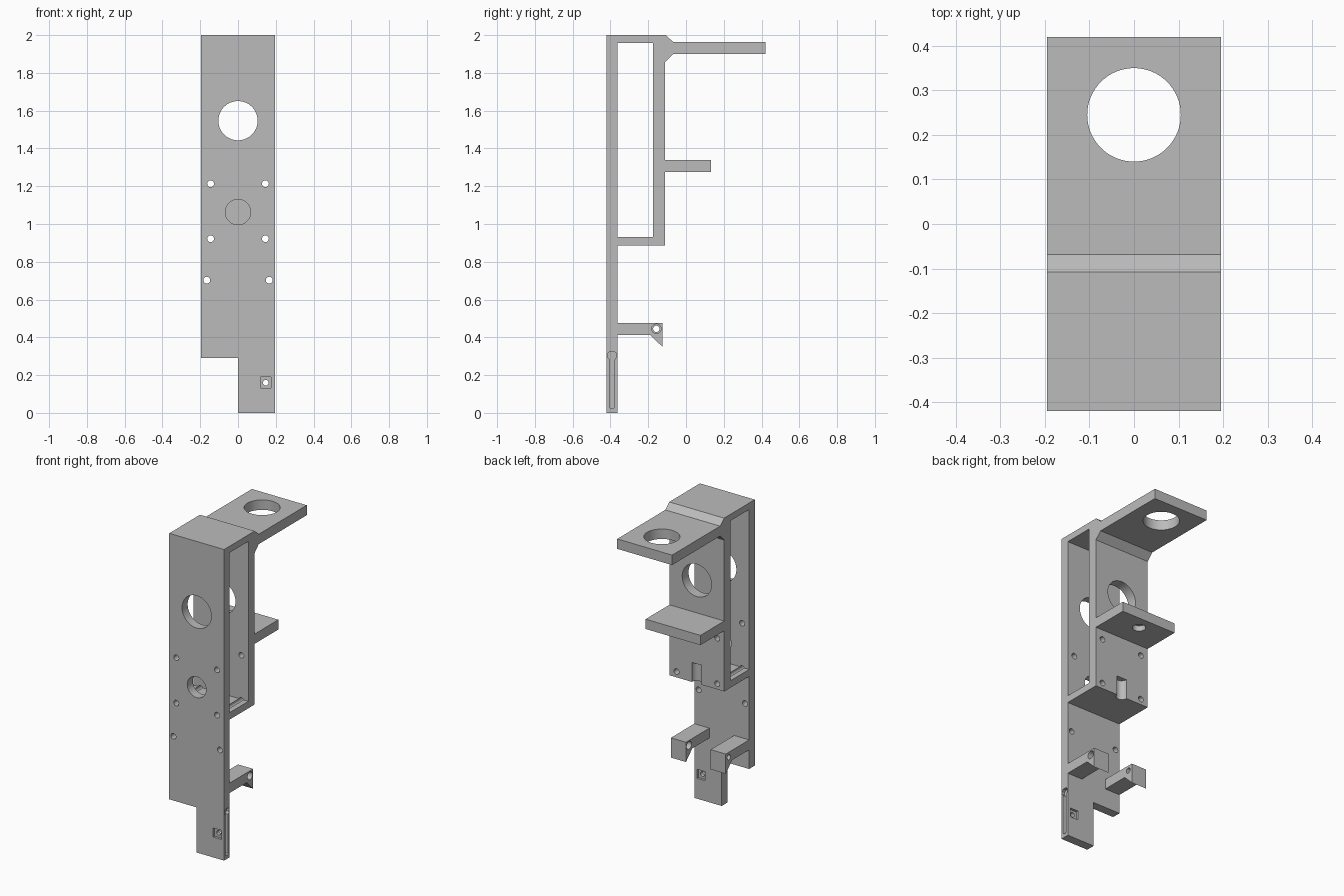
import bpy, bmesh, math
from mathutils import Matrix

if "Cube" in bpy.data.objects:
    bpy.data.objects.remove(bpy.data.objects["Cube"])

grey = bpy.data.materials.new("plain grey")
grey.diffuse_color = (0.5, 0.5, 0.5, 1)
grey.use_nodes = True
grey.node_tree.nodes["Principled BSDF"].inputs["Base Color"].default_value = grey.diffuse_color
HALF = 0.195  # half width of the bracket


def add_object(name, bm):
    bmesh.ops.recalc_face_normals(bm, faces=bm.faces)
    mesh = bpy.data.meshes.new(name)
    bm.to_mesh(mesh)
    bm.free()
    mesh.materials.append(grey)
    obj = bpy.data.objects.new(name, mesh)
    bpy.context.collection.objects.link(obj)
    return obj


def extrude_x(name, profile, x0, x1):
    """Solid from a (y, z) profile, running from x0 to x1."""
    bm = bmesh.new()
    face = bm.faces.new([bm.verts.new((x0, y, z)) for y, z in profile])
    ext = bmesh.ops.extrude_face_region(bm, geom=[face])
    verts = [g for g in ext["geom"] if isinstance(g, bmesh.types.BMVert)]
    bmesh.ops.translate(bm, verts=verts, vec=(x1 - x0, 0, 0))
    return add_object(name, bm)


def box(x0, x1, y0, y1, z0, z1):
    return extrude_x("cutter", [(y0, z0), (y1, z0), (y1, z1), (y0, z1)], x0, x1)


def cylinder(axis, centre, radius, length, sides=48):
    bm = bmesh.new()
    bmesh.ops.create_cone(bm, cap_ends=True, segments=sides, radius1=radius,
                          radius2=radius, depth=length)
    turn = {"x": Matrix.Rotation(math.pi / 2, 4, "Y"),
            "y": Matrix.Rotation(math.pi / 2, 4, "X"),
            "z": Matrix.Identity(4)}[axis]
    bm.transform(Matrix.Translation(centre) @ turn)
    return add_object("cutter", bm)


def cut(target, cutter):
    mod = target.modifiers.new("cut", "BOOLEAN")
    mod.operation = "DIFFERENCE"
    mod.solver = "EXACT"
    mod.object = cutter
    bpy.context.view_layer.objects.active = target
    bpy.ops.object.modifier_apply(modifier=mod.name)
    bpy.data.objects.remove(cutter)


# Main bracket: front plate, box frame and the two rear shelves
body = extrude_x("bracket_body", [
    (-0.42, 0), (-0.363, 0), (-0.363, 0.885), (-0.11, 0.885),
    (-0.11, 1.275), (0.132, 1.275), (0.132, 1.338), (-0.11, 1.338),
    (-0.11, 1.858), (-0.068, 1.9), (0.42, 1.9), (0.42, 1.964),
    (-0.068, 1.964), (-0.108, 2), (-0.42, 2)], -HALF, HALF)

# Open window through the box frame, and the lower corner cut-away
cut(body, box(-0.3, 0.3, -0.363, -0.174, 0.93, 1.958))
cut(body, box(-0.3, 0.0, -0.5, -0.3, -0.1, 0.29))

# Large round openings
cut(body, cylinder("y", (0, -0.27, 1.547), 0.104, 0.5, 64))
cut(body, cylinder("y", (0, -0.4, 1.063), 0.067, 0.2, 64))
cut(body, cylinder("z", (0, 0.245, 1.93), 0.105, 0.2, 64))

# Screw holes
for side in (-1, 1):
    for x, z in ((0.145, 1.213), (0.145, 0.922), (0.165, 0.703)):
        cut(body, cylinder("y", (side * x, -0.27, z), 0.018, 0.5, 24))

# Blind hole under the middle shelf, and the groove up the back of the frame
cut(body, cylinder("z", (0, 0.045, 1.265), 0.038, 0.09))
cut(body, cylinder("z", (0, -0.11, 0.91), 0.035, 0.2))

# Square nut pockets with a through hole in the lower leg
for y in (-0.42, -0.363):
    cut(body, box(0.118, 0.176, y - 0.015, y + 0.015, 0.131, 0.189))
cut(body, cylinder("y", (0.147, -0.39, 0.16), 0.015, 0.3, 24))

# Bolt-shaped groove in the side of the leg
cut(body, extrude_x("cutter", [
    (-0.397, 0.022), (-0.385, 0.022), (-0.378, 0.03), (-0.378, 0.282),
    (-0.368, 0.295), (-0.368, 0.315), (-0.378, 0.324), (-0.404, 0.324),
    (-0.414, 0.315), (-0.414, 0.295), (-0.404, 0.282), (-0.404, 0.03)],
    HALF - 0.02, HALF + 0.05))

# Two hooked arms at the back, with a pin hole across each
parts = [body]
for name, x0, x1, radius in (("left_arm", -HALF, -0.088, 0.017),
                             ("right_arm", 0.088, HALF, 0.025)):
    arm = extrude_x(name, [
        (-0.363, 0.413), (-0.19, 0.413), (-0.125, 0.35),
        (-0.125, 0.477), (-0.363, 0.477)], x0, x1)
    cut(arm, cylinder("x", ((x0 + x1) / 2, -0.157, 0.445), radius, 0.3, 24))
    parts.append(arm)

# Smooth the round holes, keep the edges crisp
for obj in parts:
    bpy.ops.object.select_all(action="DESELECT")
    obj.select_set(True)
    bpy.context.view_layer.objects.active = obj
    bpy.ops.object.shade_smooth_by_angle(angle=math.radians(30))
